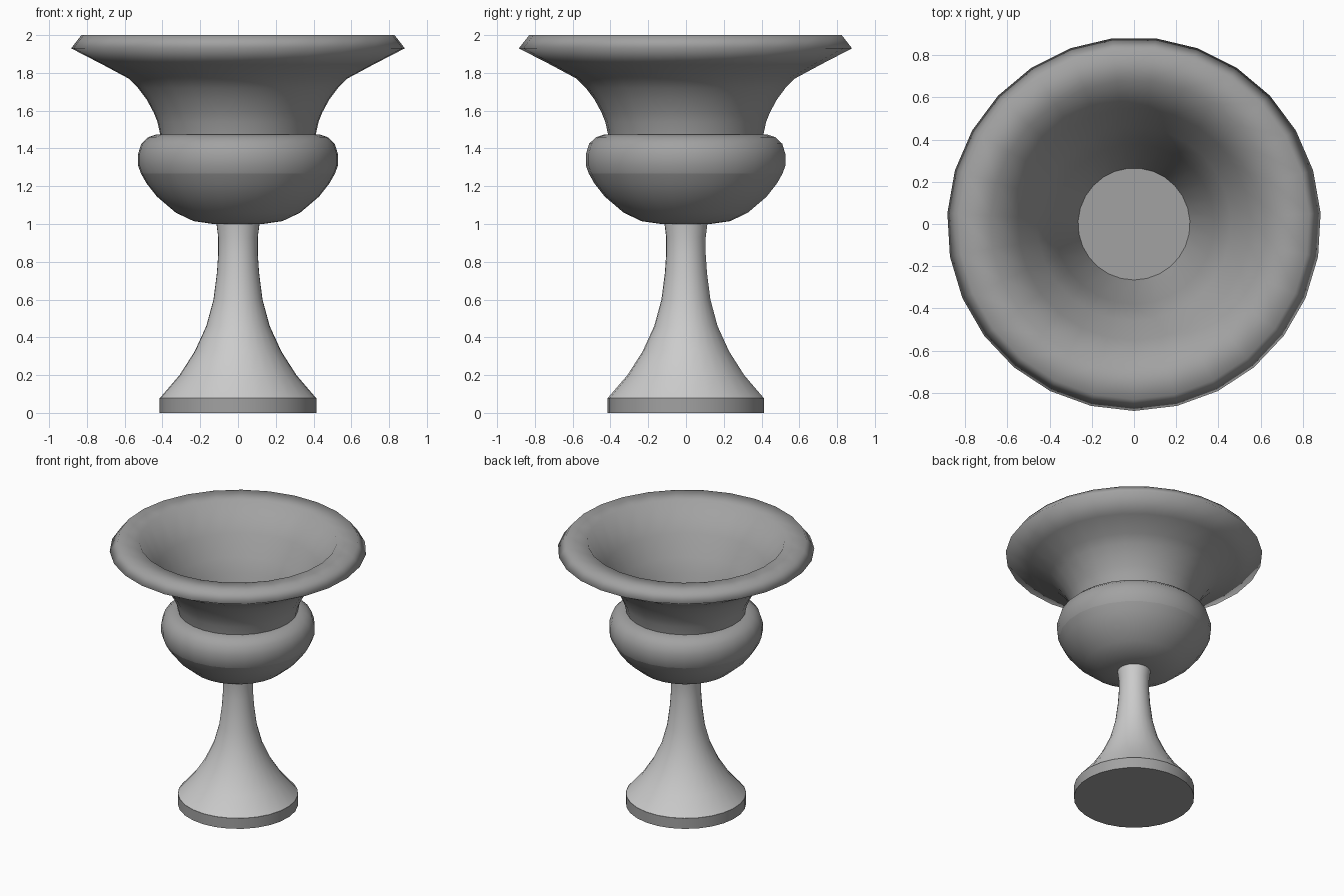
import bpy, bmesh, math

if "Cube" in bpy.data.objects:
    bpy.data.objects.remove(bpy.data.objects["Cube"])

SIDES = 27


def grey(name, v):
    m = bpy.data.materials.new(name)
    m.diffuse_color = (v, v, v, 1)
    m.use_nodes = True
    m.node_tree.nodes["Principled BSDF"].inputs["Base Color"].default_value = m.diffuse_color
    return m


dark = grey("dark_grey", 0.36)
light = grey("light_grey", 0.78)


def lathe(name, profile, mat, angle=40):
    """Revolve (radius, z) points around z; radius 0 closes with a fan."""
    bm = bmesh.new()
    rings = []
    for r, z in profile:
        if r == 0:
            rings.append([bm.verts.new((0, 0, z))] * SIDES)
        else:
            rings.append([bm.verts.new((r * math.sin(2 * math.pi * i / SIDES),
                                        -r * math.cos(2 * math.pi * i / SIDES), z))
                          for i in range(SIDES)])
    for a, b in zip(rings, rings[1:]):
        for i in range(SIDES):
            j = (i + 1) % SIDES
            quad = list(dict.fromkeys((a[i], a[j], b[j], b[i])))
            bm.faces.new(quad)
    me = bpy.data.meshes.new(name)
    bm.to_mesh(me)
    bm.free()
    me.materials.append(mat)
    ob = bpy.data.objects.new(name, me)
    bpy.context.collection.objects.link(ob)
    bpy.ops.object.select_all(action='DESELECT')
    ob.select_set(True)
    bpy.context.view_layer.objects.active = ob
    bpy.ops.object.shade_smooth_by_angle(angle=math.radians(angle))
    return ob


# Foot disc
lathe("foot", [(0, 0), (0.415, 0), (0.415, 0.08), (0.40, 0.08)], dark)

# Flared stem
lathe("stem", [(0.413, 0.08), (0.31, 0.20), (0.23, 0.325), (0.168, 0.46),
               (0.13, 0.60), (0.112, 0.74), (0.105, 0.84), (0.105, 0.93),
               (0.114, 1.0)], light)

# Rounded bowl, lower and upper halves
lathe("bowl_lower", [(0, 1.0), (0.13, 1.0), (0.235, 1.015), (0.33, 1.06),
                     (0.43, 1.145), (0.485, 1.215), (0.515, 1.268)], dark)
lathe("bowl_upper", [(0.515, 1.268), (0.53, 1.31), (0.53, 1.37), (0.513, 1.425),
                     (0.475, 1.46), (0.43, 1.475), (0.41, 1.475)], dark)

# Flared mouth: outside, lip, flat rim and hollow inside in one smooth skin
lathe("mouth", [(0.413, 1.475), (0.427, 1.54), (0.447, 1.59), (0.485, 1.66),
                (0.53, 1.72), (0.58, 1.77), (0.72, 1.845), (0.885, 1.93),
                (0.83, 2.0), (0.68, 1.995),
                (0.55, 1.80), (0.46, 1.66), (0.41, 1.56), (0.38, 1.45),
                (0.265, 1.10)], dark, 180)
lathe("bowl_floor", [(0.265, 1.10), (0, 1.10)], dark)
